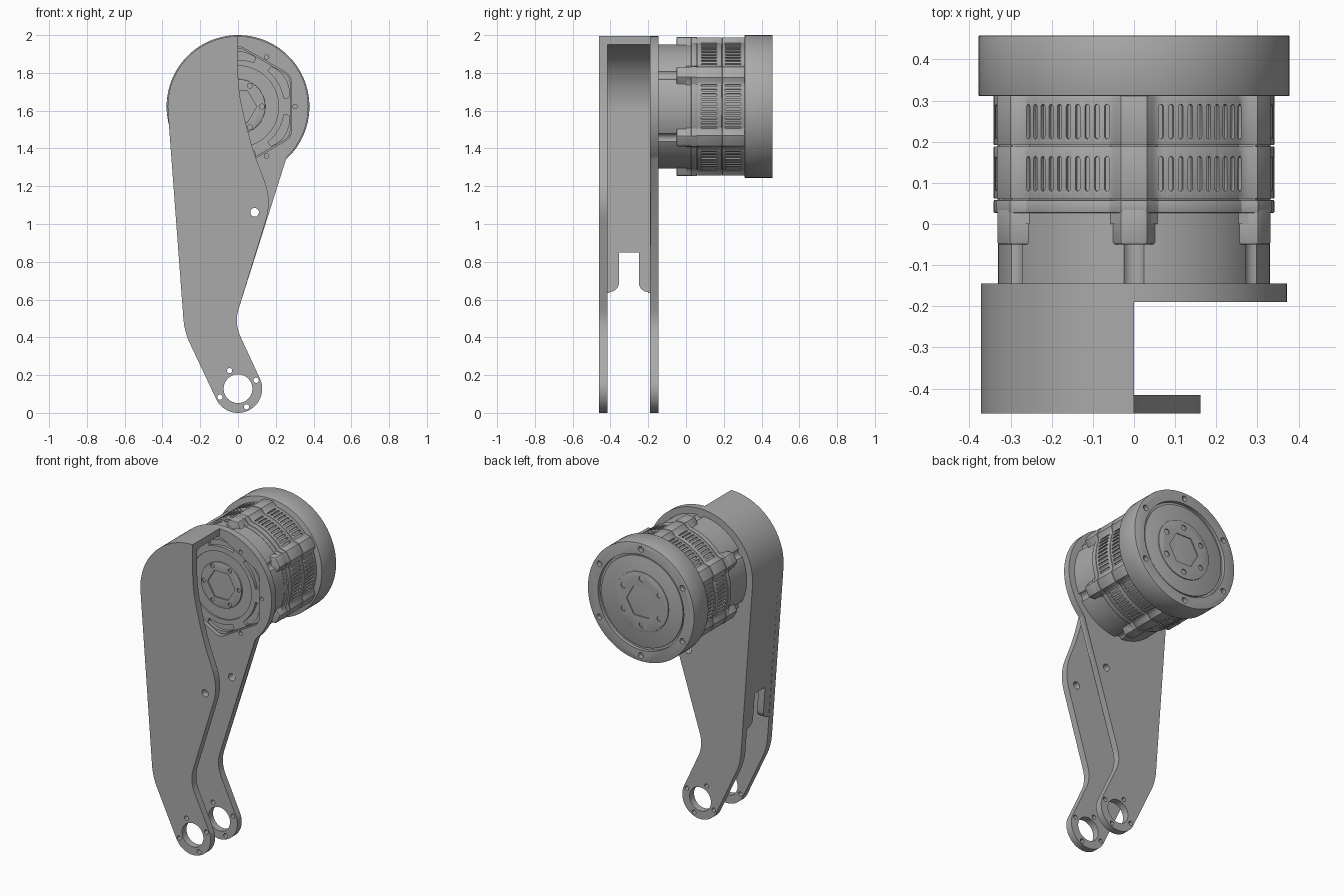
import bpy, bmesh
from math import sin, cos, radians, pi
from mathutils import Matrix, Vector

if "Cube" in bpy.data.objects:
    bpy.data.objects.remove(bpy.data.objects["Cube"])

grey = bpy.data.materials.new("machined grey")
grey.use_nodes = True
grey.diffuse_color = (0.4, 0.4, 0.4, 1)
grey.node_tree.nodes["Principled BSDF"].inputs["Base Color"].default_value = (0.4, 0.4, 0.4, 1)

AXIS = 1.622      # height of the motor axis
FOOT = 0.128      # height and radius of the lower eye
R = 0.372         # radius of the bracket head


# ---- helpers ----
def prism(bm, pts, y0, y1, M=Matrix()):
    """Extrude an (x, z) outline along y, then place it with M."""
    a = [bm.verts.new(M @ Vector((x, y0, z))) for x, z in pts]
    b = [bm.verts.new(M @ Vector((x, y1, z))) for x, z in pts]
    bm.faces.new(a)
    bm.faces.new(b)
    for i in range(len(pts)):
        j = (i + 1) % len(pts)
        bm.faces.new((a[i], a[j], b[j], b[i]))


def arc(cx, cz, r, a0, a1, n=48):
    return [(cx + r * cos(radians(a0 + (a1 - a0) * i / n)),
             cz + r * sin(radians(a0 + (a1 - a0) * i / n))) for i in range(n + 1)]


def polar(f, cx=0, cz=AXIS, n=144):
    """Closed outline; f is a radius or a radius by angle in degrees."""
    g = f if callable(f) else (lambda t: f)
    return [(cx + g(360 * i / n) * cos(2 * pi * i / n),
             cz + g(360 * i / n) * sin(2 * pi * i / n)) for i in range(n)]


def fillet(before, corner, after, d, n=10):
    """Rounded corner that starts and ends d away from the corner."""
    c = Vector(corner)
    p = c + (Vector(before) - c).normalized() * d
    q = c + (Vector(after) - c).normalized() * d
    return [tuple(p * (1 - t) ** 2 + c * 2 * t * (1 - t) + q * t * t)
            for t in (i / n for i in range(n + 1))]


def ring_of(r, start, hole, n=6, cz=AXIS):
    """Outlines of n small holes on a circle."""
    return [polar(hole, r * cos(radians(start + i * 360 / n)),
                  cz + r * sin(radians(start + i * 360 / n)), 16) for i in range(n)]


def finish(name, bm):
    bmesh.ops.recalc_face_normals(bm, faces=bm.faces)
    me = bpy.data.meshes.new(name)
    bm.to_mesh(me)
    bm.free()
    ob = bpy.data.objects.new(name, me)
    bpy.context.collection.objects.link(ob)
    me.materials.append(grey)
    return ob


def activate(ob):
    bpy.ops.object.select_all(action='DESELECT')
    ob.select_set(True)
    bpy.context.view_layer.objects.active = ob


def cut(ob, bm):
    tool = finish("cutter", bm)
    tool.hide_render = True
    mod = ob.modifiers.new("cut", 'BOOLEAN')
    mod.object, mod.operation, mod.solver = tool, 'DIFFERENCE', 'EXACT'
    activate(ob)
    bpy.ops.object.modifier_apply(modifier=mod.name)
    bpy.data.objects.remove(tool)


def smooth(ob):
    activate(ob)
    bpy.ops.object.shade_smooth_by_angle(angle=radians(30))


def solid(name, pts, y0, y1, bevel=0):
    bm = bmesh.new()
    prism(bm, pts, y0, y1)
    ob = finish(name, bm)
    if bevel:
        mod = ob.modifiers.new("bevel", 'BEVEL')
        mod.width, mod.segments, mod.angle_limit = bevel, 2, radians(50)
        activate(ob)
        bpy.ops.object.modifier_apply(modifier=mod.name)
    return ob


# ---- bracket outlines ----
knee_l, knee_r, hip = (-0.284, 0.43), (-0.02, 0.475), (0.25, 1.345)
eye_l, eye_r = arc(0, FOOT, FOOT, 205, 385)[0], arc(0, FOOT, FOOT, 205, 385)[-1]
head_l = arc(0, AXIS, R, 90, 184.4)
lower = (fillet(head_l[-1], knee_l, eye_l, 0.07) + arc(0, FOOT, FOOT, 205, 385)
         + fillet(eye_r, knee_r, hip, 0.08))
belly, waist, neck, crown = (0.18, 1.125), (0.075, 1.4), (0, 1.7), (0, AXIS + R)
rear_outline = head_l + lower + arc(0, AXIS, R, -48, 88)
front_outline = (head_l + lower + fillet(knee_r, belly, waist, 0.11)
                 + fillet(belly, waist, neck, 0.1) + fillet(waist, neck, crown, 0.12))


def plate(name, outline, y0, y1):
    """Bracket plate with soft edges wherever it does not meet the side wall."""
    bm = bmesh.new()
    prism(bm, outline, y0, y1)
    edges = []
    for e in bm.edges:
        m = (e.verts[0].co + e.verts[1].co) / 2
        on_wall = m.z > 0.6 and (m.x < -0.2 or (m.z > 1.6 and m.x < 0.01))
        if abs(e.verts[0].co.y - e.verts[1].co.y) < 1e-5 and not on_wall:
            edges.append(e)
    bmesh.ops.bevel(bm, geom=edges, offset=0.006, segments=2, affect='EDGES', profile=0.5)
    ob = finish(name, bm)
    holes = bmesh.new()
    for pts in [polar(0.076, 0, FOOT, 64), polar(0.023, 0.088, 1.062, 24)] \
            + ring_of(0.106, 25, 0.014, 4, FOOT):
        prism(holes, pts, y0 - 0.02, y1 + 0.02)
    cut(ob, holes)
    return ob


def hexagon(apothem, cap):
    return lambda t: min(apothem / cos(radians((t + 30) % 60 - 30)), cap)


front_plate = plate("front_plate", front_outline, -0.46, -0.415)
rear_plate = plate("rear_plate", rear_outline, -0.19, -0.145)
opening = bmesh.new()
prism(opening, polar(hexagon(0.283, 0.316)), -0.22, -0.12)
for pts in ring_of(0.302, 0, 0.012):
    prism(opening, pts, -0.22, -0.12)
cut(rear_plate, opening)

# Side wall between the plates, with a notched lower end
wall = solid("side_wall", head_l + [(-0.2975, 0.635), (-0.2525, 0.635)]
             + arc(0, AXIS, R - 0.045, 184.4, 90), -0.415, -0.19)
half = [(0.0525, 0.85)] + arc(0.1025, 0.69, 0.05, 180, 270, 8) + [(0.1025, 0.6)]
notch = bmesh.new()
prism(notch, half + [(-y, z) for y, z in reversed(half)], 0.1, 0.5,
      Matrix.Translation((0, -0.3025, 0)) @ Matrix.Rotation(pi / 2, 4, 'Z'))
cut(wall, notch)


# ---- motor housing ----
def lugged(base, top=0.368):
    """Round section with six blended lugs."""
    def f(t):
        d = abs((t % 60) - 30)
        s = min(max((9.5 - d) / 4.5, 0), 1)
        return base + (top - base) * s * s * (3 - 2 * s)
    return f


front_can = solid("motor_front_can", polar(0.33), -0.145, 0.03)
grooves = bmesh.new()
for pts in ring_of(0.345, 30, 0.03):
    prism(grooves, pts, -0.2, -0.04)
cut(front_can, grooves)
core = solid("motor_core", polar(lugged(0.332, 0.36)), 0.0, 0.32)
lugs = solid("motor_screw_lugs", polar(lugged(0.322)), -0.05, 0.04, 0.006)
flange = solid("motor_flange", polar(lugged(0.341)), 0.027, 0.0585, 0.003)

vented = []
for name, y0, y1 in (("front", 0.0615, 0.1885), ("rear", 0.1915, 0.312)):
    band = solid(name + "_vent_band", polar(lugged(0.341, 0.366)), y0, y1, 0.002)
    slots = bmesh.new()
    mid, h = (y0 + y1) / 2 - 0.003, 0.036
    shape = arc(0, h, 0.006, 0, 180, 6) + arc(0, -h, 0.006, 180, 360, 6)
    for side in range(6):
        for i in range(10):
            turn = radians(30 + 60 * side + (i - 4.5) * 4.2)
            prism(slots, shape, 0.326, 0.36,
                  Matrix.Translation((0, mid, AXIS)) @ Matrix.Rotation(turn, 4, 'Y')
                  @ Matrix.Rotation(pi / 2, 4, 'X'))
    cut(band, slots)
    vented.append(band)

# Front face seen through the bracket: hexagonal boss, crescents and hub
boss = solid("motor_front_boss", polar(hexagon(0.277, 0.31)), -0.172, -0.14)
pockets = bmesh.new()
prism(pockets, polar(0.215), -0.2, -0.162)
for k in range(6):
    mid = 30 + 60 * k
    outer = polar(lambda t: 0.29 - 0.02 * (((t - mid + 180) % 360 - 180) / 22) ** 2)
    span = [p for i, p in enumerate(outer) if abs((i * 2.5 - mid + 180) % 360 - 180) < 22]
    span.sort(key=lambda p: -p[0] * sin(radians(mid)) + (p[1] - AXIS) * cos(radians(mid)))
    prism(pockets, span + arc(0, AXIS, 0.247, mid + 20, mid - 20, 16), -0.2, -0.152)
cut(boss, pockets)
hub = solid("motor_front_hub", polar(0.145), -0.172, -0.15, 0.003)
recess = bmesh.new()
prism(recess, polar(0.098, n=6), -0.2, -0.158)
for pts in ring_of(0.126, 0, 0.013):
    prism(recess, pts, -0.2, -0.158)
cut(hub, recess)

# Rear output ring with recessed face, raised disc, screws and hexagon
rear_ring = solid("motor_rear_ring", polar(0.378), 0.311, 0.458, 0.003)
dish = bmesh.new()
prism(dish, polar(0.305), 0.436, 0.5)
for pts in ring_of(0.341, 30, 0.018):
    prism(dish, pts, 0.43, 0.5)
cut(rear_ring, dish)
disc = solid("motor_output_disc", polar(0.29), 0.43, 0.446, 0.002)
cap = solid("motor_output_cap", polar(0.19), 0.43, 0.452, 0.002)
sockets = bmesh.new()
prism(sockets, polar(0.108, n=6), 0.446, 0.5)
for pts in ring_of(0.148, 30, 0.018):
    prism(sockets, pts, 0.438, 0.5)
cut(cap, sockets)

for part in [front_plate, rear_plate, wall, front_can, core, lugs, flange,
             boss, hub, rear_ring, disc, cap] + vented:
    smooth(part)
